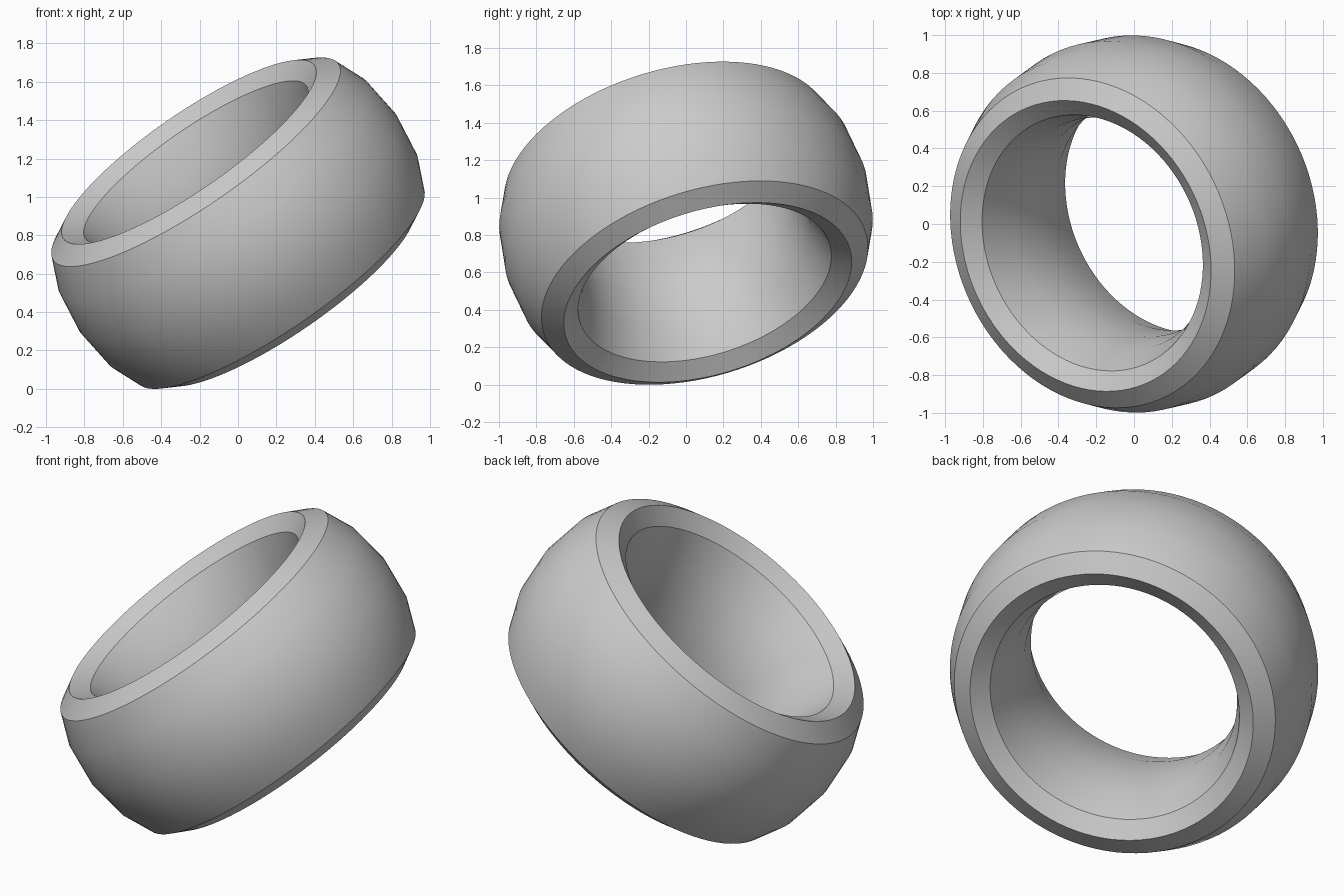
import bpy, bmesh, math
from mathutils import Vector

cube = bpy.data.objects.get("Cube")
if cube:
    bpy.data.objects.remove(cube, do_unlink=True)

# Single plain grey material
grey = bpy.data.materials.new("plain grey")
grey.use_nodes = True
colour = (0.6, 0.6, 0.6, 1.0)
grey.diffuse_color = colour
grey.node_tree.nodes["Principled BSDF"].inputs["Base Color"].default_value = colour

# Upper half of the ring section as (radius, height): barrel, bevelled rim, bore
half = [(1.0, 0), (0.972, 0.23), (0.902, 0.4), (0.795, 0.465),
        (0.70, 0.4), (0.636, 0.21), (0.615, 0)]
section = half + [(r, -h) for r, h in reversed(half[1:-1])]

# Revolve the closed section around its axis
bm = bmesh.new()
verts = [bm.verts.new((r, 0, h)) for r, h in section]
edges = [bm.edges.new((verts[i - 1], verts[i])) for i in range(len(verts))]
bmesh.ops.spin(bm, geom=verts + edges, cent=(0, 0, 0), axis=(0, 0, 1),
               angle=2 * math.pi, steps=96, use_duplicate=False)
bmesh.ops.remove_doubles(bm, verts=bm.verts, dist=0.0005)
bmesh.ops.recalc_face_normals(bm, faces=bm.faces)

# Lean the axis over and rest the ring on the ground
axis = Vector((-0.55, -0.25, 0.797)).normalized()
bm.transform(Vector((0, 0, 1)).rotation_difference(axis).to_matrix().to_4x4())
lowest = min(v.co.z for v in bm.verts)
bmesh.ops.translate(bm, verts=bm.verts, vec=(0, 0, -lowest))

mesh = bpy.data.meshes.new("tilted_ring")
bm.to_mesh(mesh)
bm.free()
mesh.materials.append(grey)
ring = bpy.data.objects.new("tilted_ring", mesh)
bpy.context.collection.objects.link(ring)

# Smooth barrel and bore, crisp rim edges
bpy.ops.object.select_all(action='DESELECT')
ring.select_set(True)
bpy.context.view_layer.objects.active = ring
bpy.ops.object.shade_smooth_by_angle(angle=math.radians(30))
